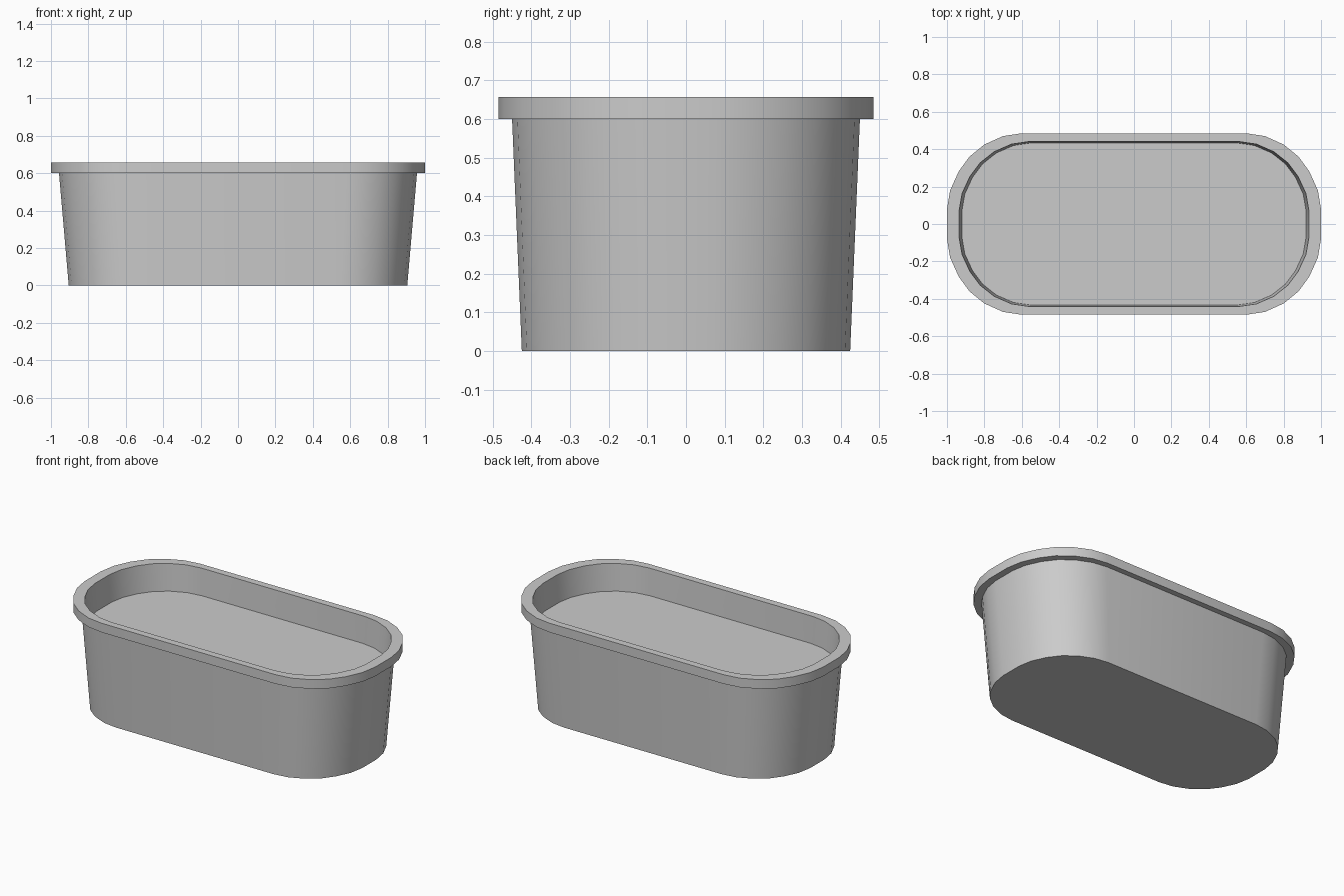
import bpy, bmesh, math

cube = bpy.data.objects.get("Cube")
if cube:
    bpy.data.objects.remove(cube, do_unlink=True)

# Plain grey material
grey = bpy.data.materials.new("plain_grey")
grey.use_nodes = True
colour = (0.6, 0.6, 0.6, 1)
grey.diffuse_color = colour
grey.node_tree.nodes["Principled BSDF"].inputs["Base Color"].default_value = colour

# Quarter of the rounded oblong outline, mirrored into a full loop
quarter = [(1, 0.08), (0.983, 0.18), (0.938, 0.28), (0.88, 0.36),
           (0.80, 0.425), (0.70, 0.47), (0.60, 0.485)]
half = quarter + [(-x, y) for x, y in reversed(quarter)]
outline = half + [(-x, -y) for x, y in half]


def loft(name, sections):
    """Skin scaled copies of the outline, capping the first and last."""
    bm = bmesh.new()
    rings = [[bm.verts.new((x * sx, y * sy, z)) for x, y in outline]
             for sx, sy, z in sections]
    n = len(outline)
    for low, high in zip(rings, rings[1:]):
        for i in range(n):
            j = (i + 1) % n
            bm.faces.new((low[i], low[j], high[j], high[i]))
    bm.faces.new(list(reversed(rings[0])))
    bm.faces.new(rings[-1])
    bmesh.ops.recalc_face_normals(bm, faces=bm.faces)
    mesh = bpy.data.meshes.new(name)
    bm.to_mesh(mesh)
    bm.free()
    mesh.materials.append(grey)
    obj = bpy.data.objects.new(name, mesh)
    bpy.context.collection.objects.link(obj)
    bpy.ops.object.select_all(action="DESELECT")
    obj.select_set(True)
    bpy.context.view_layer.objects.active = obj
    bpy.ops.object.shade_smooth_by_angle(angle=math.radians(30))
    return obj


# Tapered tub: base, outer wall, rim underside, rim, inner wall, raised floor
loft("planter_tub", [
    (0.905, 0.876, 0),
    (0.957, 0.928, 0.6),
    (1, 1, 0.6),
    (1, 1, 0.657),
    (0.935, 0.909, 0.657),
    (0.92, 0.893, 0.49),
])
